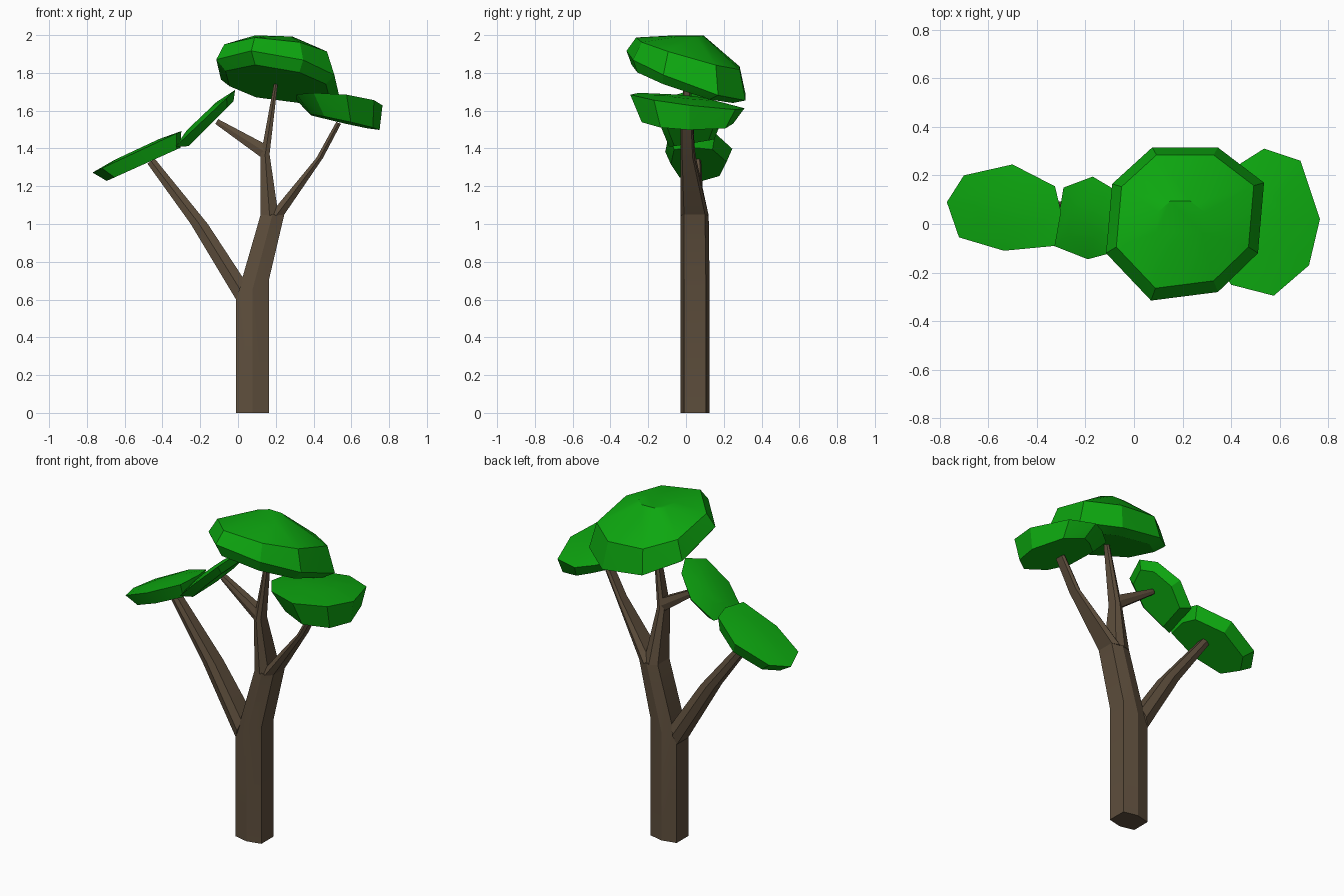
import bpy, bmesh, math

if "Cube" in bpy.data.objects:
    bpy.data.objects.remove(bpy.data.objects["Cube"])


def material(name, rgb):
    m = bpy.data.materials.new(name)
    m.diffuse_color = (*rgb, 1)
    m.use_nodes = True
    m.node_tree.nodes["Principled BSDF"].inputs["Base Color"].default_value = m.diffuse_color
    return m


BARK = material("bark brown", (0.112, 0.077, 0.046))
LEAF = material("leaf green", (0.004, 0.385, 0.005))


def finish(name, bm, mat):
    bmesh.ops.recalc_face_normals(bm, faces=bm.faces)
    me = bpy.data.meshes.new(name)
    bm.to_mesh(me)
    bm.free()
    me.materials.append(mat)
    ob = bpy.data.objects.new(name, me)
    bpy.context.collection.objects.link(ob)
    bpy.ops.object.select_all(action='DESELECT')
    ob.select_set(True)
    bpy.context.view_layer.objects.active = ob
    bpy.ops.object.shade_smooth_by_angle(angle=math.radians(25))


def limb(name, *rings):
    """Six-sided loft; a ring is left (x, z), right (x, z), y min, y max."""
    bm = bmesh.new()
    loops = []
    for (lx, lz), (rx, rz), y0, y1 in rings:
        i = 0.13 * (y1 - y0)
        mx, mz = (lx + rx) / 2, (lz + rz) / 2
        pts = [(rx, y0 + i, rz), (rx, y1 - i, rz), (mx, y1, mz),
               (lx, y1 - i, lz), (lx, y0 + i, lz), (mx, y0, mz)]
        loops.append([bm.verts.new(p) for p in pts])
    for a, b in zip(loops, loops[1:]):
        for k in range(6):
            n = (k + 1) % 6
            bm.faces.new((a[k], a[n], b[n], b[k]))
    bm.faces.new(loops[0])
    bm.faces.new(loops[-1])
    finish(name, bm, BARK)


def canopy(name, outline, *levels):
    """Convex hull of an outline repeated on tilted planes.
    A level is scale, x shift, y shift, centre z, x slope, y slope."""
    xs, ys = zip(*outline)
    cx, cy = (min(xs) + max(xs)) / 2, (min(ys) + max(ys)) / 2
    bm = bmesh.new()
    for s, sx, sy, z, ax, ay in levels:
        for x, y in outline:
            dx, dy = (x - cx) * s + sx, (y - cy) * s + sy
            bm.verts.new((cx + dx, cy + dy, z + ax * dx + ay * dy))
    res = bmesh.ops.convex_hull(bm, input=bm.verts)
    inside = [v for v in res["geom_interior"] if isinstance(v, bmesh.types.BMVert)]
    bmesh.ops.delete(bm, geom=inside, context='VERTS')
    finish(name, bm, LEAF)


# Trunk and its branches
limb("trunk",
     ((-.01, 0), (.165, 0), -.03, .125),
     ((-.01, .60), (.165, .71), -.03, .125),
     ((.12, 1.05), (.245, 1.05), -.03, .12))
limb("left_branch",
     ((-.01, .60), (.03, .71), -.025, .12),
     ((-.25, 1.0), (-.16, 1.0), -.005, .10),
     ((-.48, 1.32), (-.44, 1.345), .02, .08))
limb("right_branch",
     ((.16, 1.04), (.245, 1.05), -.03, .12),
     ((.415, 1.35), (.45, 1.35), -.03, .045),
     ((.52, 1.54), (.545, 1.53), -.03, .035))
limb("centre_branch",
     ((.12, 1.05), (.215, 1.04), -.03, .12),
     ((.12, 1.36), (.167, 1.37), -.03, .05),
     ((.19, 1.74), (.21, 1.74), -.015, .02))
limb("side_twig",
     ((.14, 1.34), (.15, 1.42), -.025, .045),
     ((-.12, 1.53), (-.105, 1.555), 0, .04))

# Leaf canopies
canopy("left_canopy",
       [(-.77, .09), (-.70, .20), (-.50, .245), (-.325, .155),
        (-.30, .05), (-.325, -.09), (-.535, -.11), (-.72, -.055)],
       (1, 0, 0, 1.382, .467, 0),
       (.5, 0, 0, 1.395, .467, 0),
       (.83, .035, 0, 1.30, .45, 0))
canopy("inner_canopy",
       [(-.33, -.09), (-.30, .06), (-.29, .15), (-.17, .195),
        (-.06, .13), (-.015, .03), (-.06, -.11), (-.19, -.145)],
       (1, 0, 0, 1.56, .95, 0),
       (.5, -.02, 0, 1.59, .95, 0),
       (.75, .03, 0, 1.50, 1.0, 0))
canopy("top_canopy",
       [(-.115, -.12), (-.09, .165), (.075, .315), (.345, .315),
        (.535, .17), (.51, -.12), (.345, -.28), (.07, -.315)],
       (1, 0, 0, 1.785, -.13, -.36),
       (.87, 0, .01, 1.905, -.07, -.28),
       (.3, -.02, 0, 1.995, -.03, 0),
       (.85, 0, -.02, 1.735, -.13, -.32))
canopy("right_canopy",
       [(.31, -.12), (.31, .13), (.44, .25), (.535, .31),
        (.685, .26), (.765, .02), (.72, -.17), (.575, -.295), (.40, -.25)],
       (1, 0, 0, 1.65, -.09, -.125),
       (.4, 0, 0, 1.672, -.09, -.1),
       (.8, .03, 0, 1.545, -.22, -.03))
